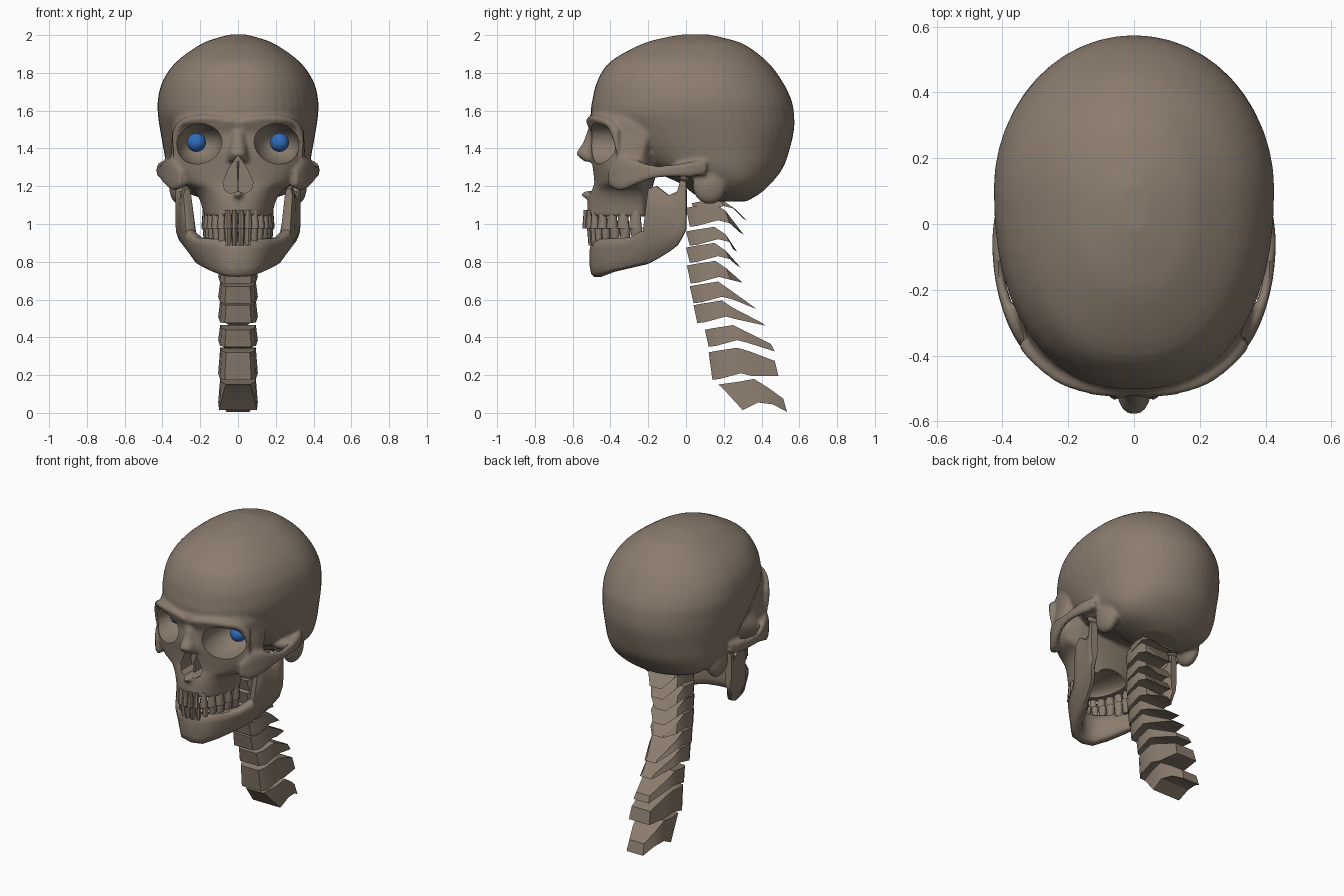
import bpy, bmesh
from math import sin, cos, atan2, pi, radians, copysign
from mathutils import Vector, Matrix

if "Cube" in bpy.data.objects:
    bpy.data.objects.remove(bpy.data.objects["Cube"])


def material(name, color):
    m = bpy.data.materials.new(name)
    m.use_nodes = True
    m.diffuse_color = color
    m.node_tree.nodes["Principled BSDF"].inputs["Base Color"].default_value = color
    return m


BONE = material("brown bone", (0.26, 0.205, 0.157, 1))
BLUE = material("eye blue", (0.03, 0.15, 0.5, 1))


def power(v, p):
    return copysign(abs(v) ** p, v)


def eased(rows, steps=4):
    """Rows of numbers with smooth in-between rows added."""
    rows = [Vector(r) for r in rows]
    out = []
    for i in range(len(rows) - 1):
        a, b, c, d = rows[max(i - 1, 0)], rows[i], rows[i + 1], rows[min(i + 2, len(rows) - 1)]
        for k in range(steps):
            t = k / steps
            out.append(b + (c - a) * (t / 2) + (a * 2 - b * 5 + c * 4 - d) * (t * t / 2)
                       + (b * 3 - a - c * 3 + d) * (t ** 3 / 2))
    return out + [rows[-1]]


def oval(z, front, back, width, share=0.57, n=48):
    """Horizontal section, widest at the given share of its depth."""
    mid = front + share * (back - front)
    ring = []
    for k in range(n):
        a = 2 * pi * k / n
        p, half = (0.88, mid - front) if sin(a) < 0 else (1, back - mid)
        ring.append(Vector((width * power(cos(a), p), mid + half * power(sin(a), p), z)))
    return ring


def slabs(stations, n=12):
    """Upright rounded sections (x, y, bottom, top, thickness) along a path."""
    rings = []
    for i, (x, y, low, high, thick) in enumerate(stations):
        a, b = stations[max(i - 1, 0)], stations[min(i + 1, len(stations) - 1)]
        side = Vector((b[1] - a[1], a[0] - b[0], 0)).normalized()
        ring = []
        for k in range(n):
            t = 2 * pi * (k + 0.5) / n
            ring.append(Vector((x, y, (low + high) / 2)) + side * power(cos(t), 0.6) * thick / 2
                        + Vector((0, 0, power(sin(t), 0.6) * (high - low) / 2)))
        rings.append(ring)
    return rings


def flip(stations, s):
    return [(s * x, *rest) for x, *rest in stations]


def loft(bm, rings):
    rows = [[bm.verts.new(p) for p in ring] for ring in rings]
    n = len(rows[0])
    faces = [bm.faces.new((a[k], a[(k + 1) % n], b[(k + 1) % n], b[k]))
             for a, b in zip(rows, rows[1:]) for k in range(n)]
    faces += [bm.faces.new(rows[0]), bm.faces.new(rows[-1])]
    bmesh.ops.recalc_face_normals(bm, faces=faces)


def ball(bm, place, size, turn=0):
    bmesh.ops.create_uvsphere(bm, u_segments=28, v_segments=18, radius=1,
                              matrix=Matrix.Translation(place) @ Matrix.Rotation(turn, 4, 'Y')
                              @ Matrix.Diagonal((*size, 1)))


def finish(bm, name, mat=BONE, angle=40):
    me = bpy.data.meshes.new(name)
    bm.to_mesh(me)
    bm.free()
    ob = bpy.data.objects.new(name, me)
    bpy.context.collection.objects.link(ob)
    me.materials.append(mat)
    me.shade_smooth()
    me.set_sharp_from_angle(angle=radians(angle))
    return ob


# Skull: cranium sections, from base to crown
bm = bmesh.new()
loft(bm, [oval(*s) for s in eased((
    (1.12, .12, .32, .12), (1.16, .04, .39, .26), (1.22, -.04, .455, .335),
    (1.3, -.22, .515, .375), (1.4, -.35, .55, .395), (1.5, -.44, .572, .413),
    (1.58, -.5, .572, .424), (1.66, -.495, .557, .424), (1.76, -.468, .507, .397),
    (1.86, -.4, .43, .325), (1.95, -.24, .31, .2), (1.985, -.12, .2, .11), (2.003, -.02, .12, .04)))])
# Face sections, from upper gum to brow
loft(bm, [oval(*s) for s in eased((
    (1.04, -.525, -.19, .18, .85), (1.12, -.52, -.19, .2, .85), (1.18, -.505, -.18, .24, .8),
    (1.22, -.49, -.17, .31, .7), (1.3, -.495, -.15, .355, .7), (1.38, -.505, -.15, .355, .75),
    (1.48, -.505, -.15, .35, .85), (1.54, -.525, -.15, .345, .85), (1.6, -.49, -.15, .33, .85)))])
# Nasal bones and nasal spine
loft(bm, [oval(*s) for s in (
    (1.33, -.54, -.4, .065), (1.37, -.585, -.4, .055), (1.43, -.545, -.4, .045), (1.5, -.52, -.4, .04))])
ball(bm, (0, -.52, 1.155), (.025, .035, .02))
for s in (1, -1):
    # Cheek arch, ending over the jaw socket
    loft(bm, slabs(flip(eased((
        (.29, -.4, 1.2, 1.29, .05), (.335, -.345, 1.175, 1.35, .05), (.378, -.27, 1.205, 1.34, .036),
        (.407, -.17, 1.24, 1.31, .03), (.416, -.07, 1.25, 1.315, .03),
        (.402, .02, 1.25, 1.33, .045), (.37, .1, 1.26, 1.34, .06))), s)))
    # Brow ridge and outer rim of the eye socket
    loft(bm, slabs(flip(eased((
        (.03, -.505, 1.525, 1.56, .05), (.12, -.495, 1.54, 1.575, .05), (.22, -.462, 1.535, 1.575, .05),
        (.3, -.4, 1.5, 1.55, .045), (.338, -.355, 1.34, 1.5, .04))), s)))
    # Mastoid and jaw socket
    ball(bm, (s * .315, .125, 1.205), (.05, .09, .1))
    ball(bm, (s * .32, .0, 1.29), (.08, .07, .045))
skull = finish(bm, "skull")

# Cutter for the eye sockets and the hollow of the palate
bm = bmesh.new()
for s in (1, -1):
    ball(bm, (s * .207, -.45, 1.425), (.126, .22, .106), s * .25)
ball(bm, (0, -.27, 1.03), (.12, .2, .07))
hollows = finish(bm, "hollow_cutter")

# Cutter for the nose opening
bm = bmesh.new()
half = [(.045, 1.3), (.08, 1.22), (.07, 1.18), (.04, 1.16)]
outline = [(0, 1.365)] + half + [(0, 1.175)] + flip(half[::-1], -1)
loft(bm, [[Vector((x, y, z)) for x, z in outline] for y in (-.7, -.38)])
nose = finish(bm, "nose_cutter")

# Fuse the skull, cut the openings and keep the result
fuse = skull.modifiers.new("fuse", 'REMESH')
fuse.mode = 'VOXEL'
fuse.voxel_size = 0.011
soften = skull.modifiers.new("soften", 'SMOOTH')
soften.factor = 0.5
soften.iterations = 5
for cutter in (hollows, nose):
    cut = skull.modifiers.new("cut", 'BOOLEAN')
    cut.operation = 'DIFFERENCE'
    cut.solver = 'EXACT'
    cut.object = cutter
    cutter.hide_render = True
bpy.context.view_layer.update()
final = bpy.data.meshes.new_from_object(skull.evaluated_get(bpy.context.evaluated_depsgraph_get()))
skull.modifiers.clear()
skull.data = final
final.materials.clear()
final.materials.append(BONE)
for f in final.polygons:
    f.material_index = 0
final.shade_smooth()
final.set_sharp_from_angle(angle=radians(40))
for cutter in (hollows, nose):
    bpy.data.objects.remove(cutter)

# Nasal septum
bm = bmesh.new()
loft(bm, slabs([(0, -.46, 1.17, 1.24, .012), (0, -.36, 1.17, 1.37, .012)]))
finish(bm, "nasal_septum")

# Eyes
for s, side in ((1, "left"), (-1, "right")):
    bm = bmesh.new()
    ball(bm, (s * .22, -.31, 1.432), (.05, .05, .05))
    finish(bm, side + "_eye", BLUE)

# Lower jaw, from chin to condyle, mirrored and drawn in towards its lower edge
jaw = [(.08, -.455, .722, .92, .085), (.15, -.39, .745, .925, .085), (.21, -.29, .768, .93, .085),
       (.25, -.215, .785, .97, .07), (.268, -.195, .79, 1.19, .055), (.28, -.155, .81, 1.205, .05),
       (.292, -.09, .85, 1.155, .045), (.302, -.045, .885, 1.175, .045), (.308, -.02, .925, 1.265, .05),
       (.31, .002, .97, 1.26, .045)]
bm = bmesh.new()
loft(bm, slabs(flip(jaw[::-1], -1) + [(0, -.468, .718, .92, .085)] + jaw))
ball(bm, (0, -.475, .775), (.1, .03, .05))
for s in (1, -1):
    ball(bm, (s * .305, -.008, 1.25), (.05, .025, .028))
for v in bm.verts:
    v.co.x *= 1 - min(.2, max(0, 1.6 * (.93 - v.co.z)))
finish(bm, "lower_jaw", angle=50)

# Teeth along both dental arches
for name, width, depth, z, tall, top, bottom in (
        ("upper_teeth", .172, .325, 1.025, .098, .7, 1), ("lower_teeth", .165, .3, .934, .094, 1, .7)):
    bm = bmesh.new()
    count = 14
    for i in range(count):
        t = radians(-84 + 168 * (i + .5) / count)
        along = Vector((width * cos(t), depth * sin(t)))
        size = along.length * radians(168) / count
        bmesh.ops.create_cone(
            bm, cap_ends=True, segments=8, radius1=bottom, radius2=top, depth=1,
            matrix=Matrix.Translation((width * sin(t), -.2 - depth * cos(t), z))
            @ Matrix.Rotation(atan2(along.y, along.x), 4, 'Z')
            @ Matrix.Diagonal((size * .54, .027, tall, 1)) @ Matrix.Rotation(pi / 8, 4, 'Z'))
    finish(bm, name, angle=50)

# Neck bones: front y, top, bottom, spine tip y, tip z and half height of the tip
neck = [(.03, 1.11, 1.06, .3, 1.025, .006), (0, 1.085, .985, .285, .95, .006),
        (0, .96, .885, .25, .86, .006), (0, .875, .795, .27, .775, .006),
        (.005, .78, .685, .28, .695, .006), (.02, .67, .58, .355, .555, .006),
        (.04, .57, .475, .4, .47, .008), (.1, .44, .35, .45, .345, .02),
        (.12, .32, .175, .47, .235, .04)]
bones = [((front, top, low, .07), (front + .04, top + .008, low + .005, .095),
          (front + .15, top + .025, low + .035, .105),
          (front + .21, top - .02 + tip_h * .7, low + .02, .095), (tip, tip_z + tip_h, tip_z - tip_h, .035 + tip_h))
         for front, top, low, tip, tip_z, tip_h in neck]
bones.append(((.17, .15, .135, .07), (.28, .165, .015, .1), (.36, .18, .055, .105),
              (.44, .13, .045, .09), (.515, .075, .005, .06)))
for i, stations in enumerate(bones):
    bm = bmesh.new()
    loft(bm, [[Vector((x * w, y if up else y + .02, high if up else low))
               for x, up in ((-1, 0), (-.9, 1), (-.4, 1), (.4, 1), (.9, 1), (1, 0), (.4, 0), (-.4, 0))]
              for y, high, low, w in stations])
    finish(bm, "neck_bone_%d" % (i + 1), angle=30)
